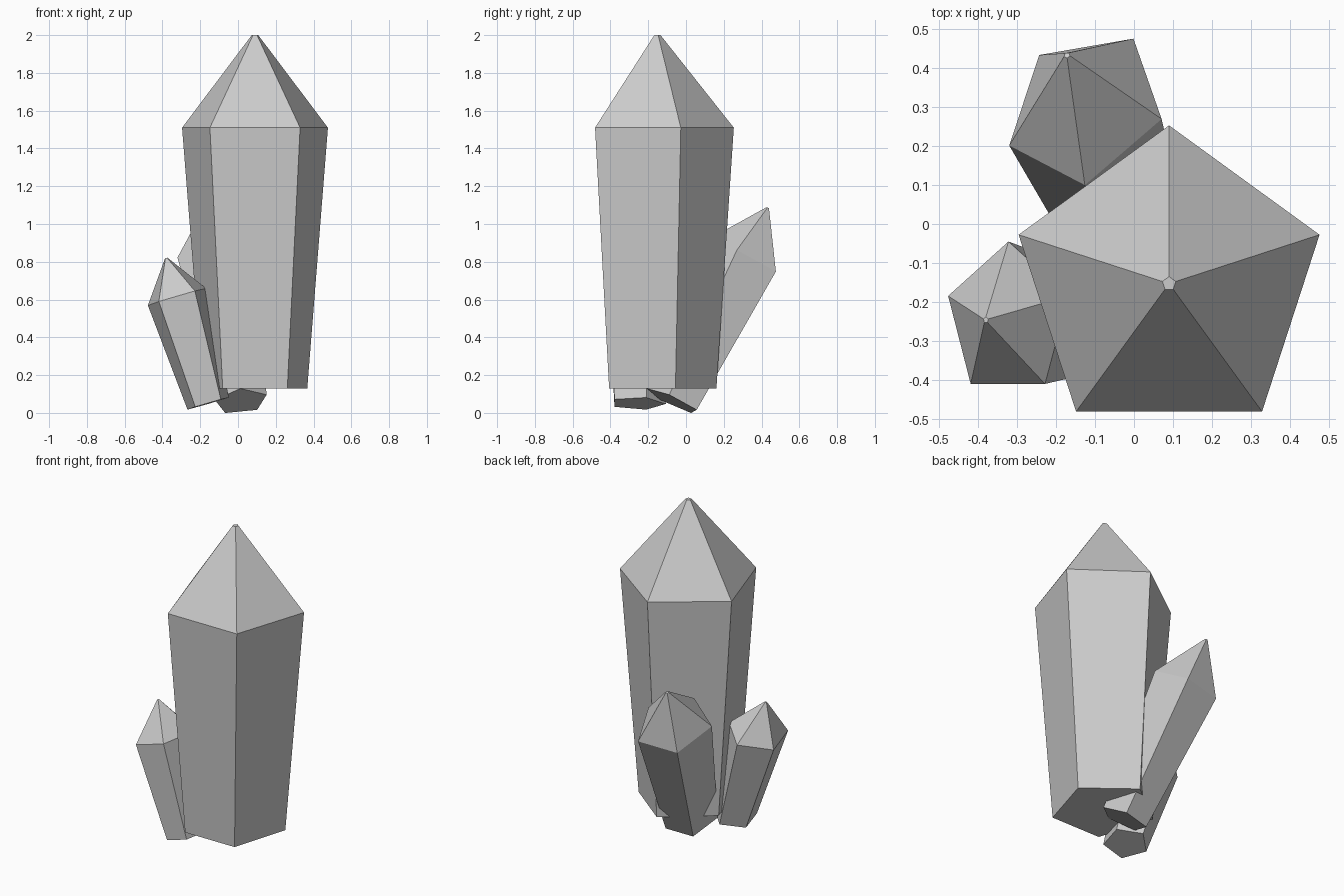
import bpy, bmesh, math
from mathutils import Vector

if "Cube" in bpy.data.objects:
    bpy.data.objects.remove(bpy.data.objects["Cube"])


def crystal(name, centres, radii, corner):
    """Five-sided crystal: rings at base, shoulder and tip.
    radii holds (along corner direction, across it) for each ring."""
    centres = [Vector(c) for c in centres]
    axis = (centres[1] - centres[0]).normalized()
    corner = Vector(corner)
    u = (corner - axis * corner.dot(axis)).normalized()
    v = axis.cross(u)
    bm = bmesh.new()
    rings = []
    for c, (ru, rv) in zip(centres, radii):
        angles = [i * math.tau / 5 for i in range(5)]
        rings.append([bm.verts.new(c + u * ru * math.cos(a) + v * rv * math.sin(a))
                      for a in angles])
    for low, high in zip(rings, rings[1:]):
        for i in range(5):
            j = (i + 1) % 5
            bm.faces.new((low[i], low[j], high[j], high[i]))
    bm.faces.new(rings[0][::-1])
    bm.faces.new(rings[-1])
    mesh = bpy.data.meshes.new(name)
    bm.to_mesh(mesh)
    bm.free()
    obj = bpy.data.objects.new(name, mesh)
    bpy.context.collection.objects.link(obj)


# Tall upright crystal
crystal("main_crystal",
        [(0.09, -0.153, 0.13), (0.09, -0.153, 1.51), (0.09, -0.153, 2.0)],
        [(0.314, 0.291), (0.406, 0.406), (0.018, 0.018)], (0, 1, 0))

# Medium crystal leaning backwards
crystal("back_crystal",
        [(0.015, -0.07, 0.062), (-0.124, 0.296, 0.813), (-0.172, 0.433, 1.085)],
        [(0.16, 0.14), (0.227, 0.2), (0.008, 0.008)], (0.124, 0.184, -0.063))

# Small crystal leaning left
crystal("left_crystal",
        [(-0.158, -0.257, 0.05), (-0.323, -0.247, 0.615), (-0.38, -0.246, 0.82)],
        [(0.15, 0.12), (0.202, 0.169), (0.008, 0.007)], (0, 1, 0))
